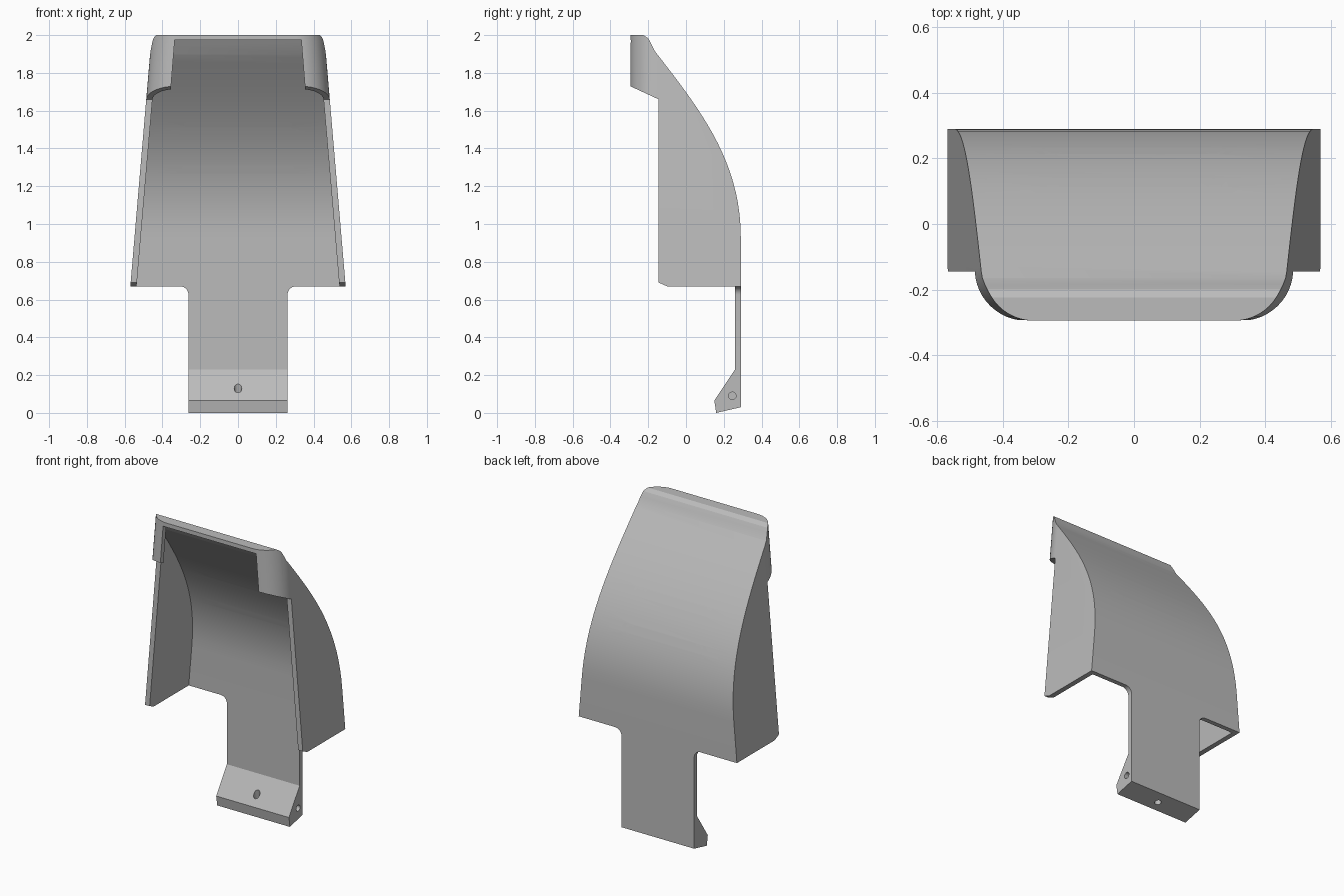
import bpy, bmesh
from math import radians, sin, cos, pi
from mathutils import Vector
from mathutils.geometry import interpolate_bezier

old = bpy.data.objects.get("Cube")
if old:
    bpy.data.objects.remove(old, do_unlink=True)

grey = bpy.data.materials.new("plain_grey")
grey.use_nodes = True
grey.diffuse_color = (0.5, 0.5, 0.5, 1)
for node in grey.node_tree.nodes:
    if node.type == 'BSDF_PRINCIPLED':
        node.inputs["Base Color"].default_value = (0.5, 0.5, 0.5, 1)


def finish(name, bm):
    bmesh.ops.recalc_face_normals(bm, faces=bm.faces)
    mesh = bpy.data.meshes.new(name)
    bm.to_mesh(mesh)
    bm.free()
    mesh.materials.append(grey)
    ob = bpy.data.objects.new(name, mesh)
    bpy.context.collection.objects.link(ob)
    return ob


def loft(name, ring_a, ring_b):
    """Closed solid between two matching rings of points."""
    bm = bmesh.new()
    a = [bm.verts.new(p) for p in ring_a]
    b = [bm.verts.new(p) for p in ring_b]
    bm.faces.new(a)
    bm.faces.new(b[::-1])
    for i in range(len(a)):
        j = (i + 1) % len(a)
        bm.faces.new((a[i], a[j], b[j], b[i]))
    return finish(name, bm)


def prism_x(name, pts, half):
    return loft(name, [(-half, y, z) for y, z in pts], [(half, y, z) for y, z in pts])


def prism_y(name, pts, y0, y1):
    return loft(name, [(x, y0, z) for x, z in pts], [(x, y1, z) for x, z in pts])


def cone(point, direction, r0, r1, back, front):
    """Round cutter along a direction, from -back to +front about a point."""
    d = Vector(direction).normalized()
    bm = bmesh.new()
    bmesh.ops.create_cone(bm, cap_ends=True, segments=24, radius1=r0, radius2=r1, depth=back + front)
    rot = d.to_track_quat('Z', 'Y')
    mid = Vector(point) + d * (front - back) / 2
    for v in bm.verts:
        v.co = rot @ v.co + mid
    return finish("hole_cutter", bm)


def combine(target, tool, operation='DIFFERENCE'):
    mod = target.modifiers.new("cut", 'BOOLEAN')
    mod.operation = operation
    mod.solver = 'EXACT'
    mod.object = tool
    bpy.context.view_layer.objects.active = target
    bpy.ops.object.modifier_apply(modifier=mod.name)
    bpy.data.objects.remove(tool, do_unlink=True)


def plan(z, inset):
    """Plan outline with rounded front corners, narrowing with height."""
    w = 0.57 - 0.085 * (z - 0.67)
    r = 0.15 - inset
    arc = [i * pi / 24 for i in range(13)]
    half = [(w - inset, 0.4)] + [(w - 0.15 + r * cos(t), -0.145 - r * sin(t)) for t in arc]
    return [(x, y, z) for x, y in half] + [(-x, y, z) for x, y in reversed(half)]


# Curved back line and its inward offset
wall = 0.03
curve = [Vector(p) for p in interpolate_bezier(
    Vector((0.29, 0.93)).to_3d(), Vector((0.29, 1.33)).to_3d(),
    Vector((0.08, 1.6)).to_3d(), Vector((-0.165, 1.915)).to_3d(), 20)]
inner = []
for i, p in enumerate(curve):
    t = (curve[min(i + 1, 19)] - curve[max(i - 1, 0)]).normalized()
    inner.append((p.x - t.y * wall, p.y + t.x * wall))
outer = [(p.x, p.y) for p in curve]

# Curved tapering shell with hood
shell = prism_x("curved_shell", [(-0.145, 0.69), (-0.10, 0.67), (0.29, 0.67)] + outer + [
    (-0.187, 1.96), (-0.2, 1.983), (-0.225, 2.0), (-0.4, 2.0), (-0.4, 1.778), (-0.145, 1.66)], 0.8)
combine(shell, loft("taper", plan(0.3, 0), plan(2.3, 0)), 'INTERSECT')

# Hollow inside, open at the front and bottom
cavity = prism_x("cavity", [(-0.4, 0.5), (0.26, 0.5)] + inner + [
    (-0.235, 1.975), (-0.4, 1.975)], 0.8)
combine(cavity, loft("inner_taper", plan(0.2, 0.033), plan(2.4, 0.033)), 'INTERSECT')
combine(shell, cavity)

# Opening in the hood front
combine(shell, prism_y("opening", [(-0.365, 1.6), (0.365, 1.6), (0.335, 1.973), (-0.335, 1.973)],
                       -0.5, -0.25))

# Four countersunk screw holes in the back
tilt = (0, cos(radians(15)), sin(radians(15)))
for x in (-0.245, 0.245):
    for y, z in ((0.108, 1.525), (0.222, 1.295)):
        combine(shell, cone((x, y, z), tilt, 0.021, 0.021, 0.1, 0.1))
        combine(shell, cone((x, y, z), tilt, 0.0175, 0.055, 0.023, 0.022))

# Flat tongue with filleted shoulders
w, r, top, low = 0.262, 0.045, 0.67, 0.23
side = [(w, low)] + [(w + r - r * cos(t), top - r + r * sin(t))
                     for t in (i * pi / 16 for i in range(9))]
tongue = prism_y("tongue", side + [(-x, z) for x, z in reversed(side)], 0.26, 0.29)

# Wedge foot with a cross hole and a hole square to its underside
foot = prism_x("wedge_foot", [(0.29, 0.03), (0.16, 0.0), (0.15, 0.065), (0.26, low), (0.29, low)], w)
combine(foot, cone((0, 0.193, 0.13), (0, -0.23, 1), 0.02, 0.02, 0.25, 0.15))
combine(foot, cone((w, 0.245, 0.09), (1, 0, 0), 0.02, 0.02, 0.2, 0.05))
combine(foot, cone((w, 0.245, 0.09), (1, 0, 0), 0.0175, 0.055, 0.023, 0.022))

# Smooth curves, sharp edges
bpy.ops.object.select_all(action='DESELECT')
for ob in (shell, tongue, foot):
    ob.select_set(True)
bpy.context.view_layer.objects.active = shell
bpy.ops.object.shade_smooth_by_angle(angle=radians(25))
